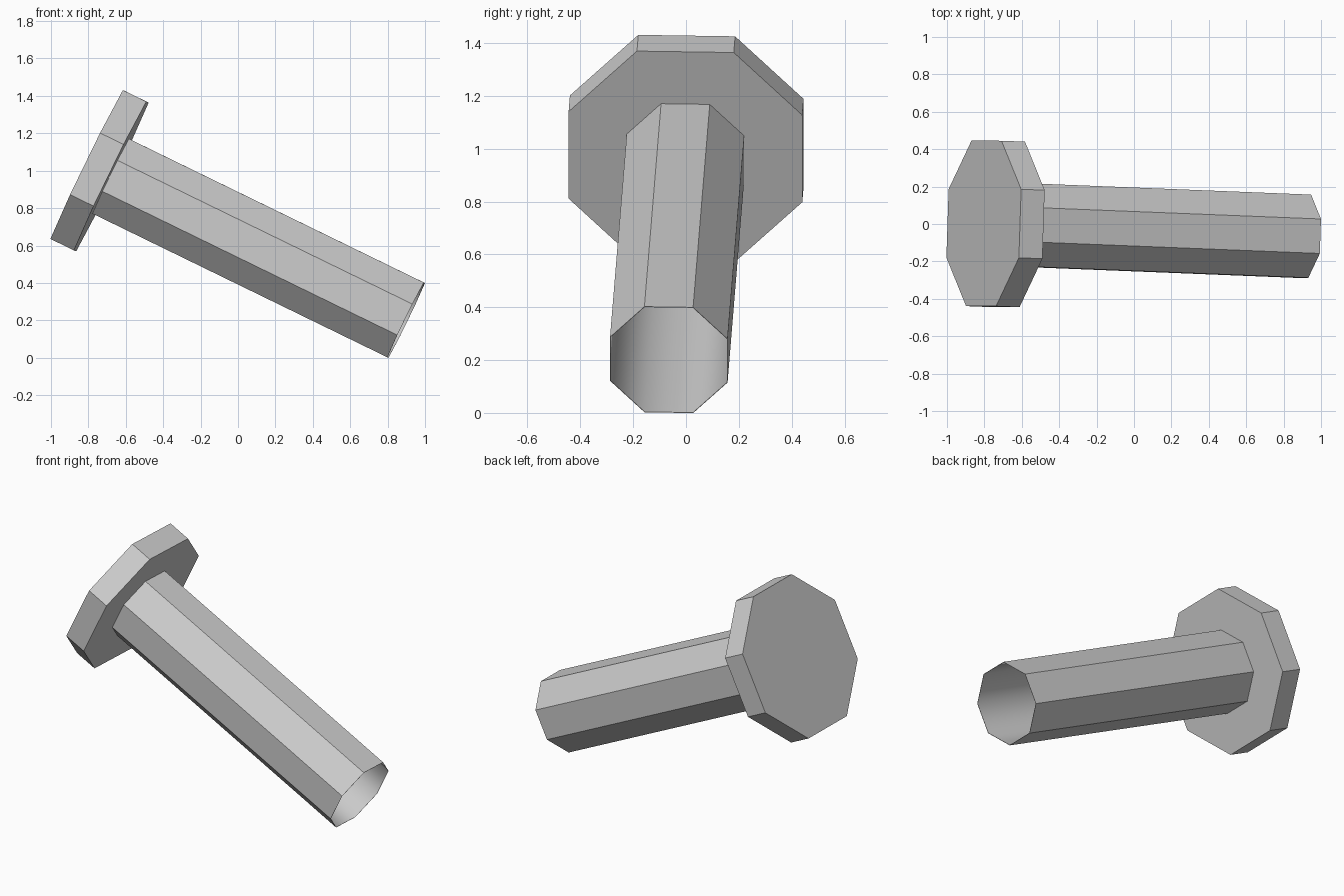
import bpy
import bmesh
from math import cos, sin, pi
from mathutils import Vector, Matrix

cube = bpy.data.objects.get("Cube")
if cube:
    bpy.data.objects.remove(cube)

SIDES = 8
HEAD_APOTHEM, HEAD_THICK = 0.4425, 0.14
SHAFT_APOTHEM, SHAFT_LENGTH = 0.2225, 1.755
WALL = 0.002

# Plain grey material
grey = bpy.data.materials.new("plain grey")
grey.use_nodes = True
colour = (0.6, 0.6, 0.6, 1)
grey.diffuse_color = colour
grey.node_tree.nodes["Principled BSDF"].inputs["Base Color"].default_value = colour

# Tilted frame: local z runs down the shaft, origin on the underside of the head
axis = Vector((0.899, -0.036, -0.438)).normalized()
side = Vector((0.033, 1, -0.015))
side = (side - axis * side.dot(axis)).normalized()
up = axis.cross(side)
frame = Matrix((side, up, axis)).transposed().to_4x4()
frame.translation = (-0.6775, -0.002, 0.969)


def ring(bm, apothem, z):
    """Octagon with flats facing the local x and y axes."""
    radius = apothem / cos(pi / SIDES)
    angles = [(2 * i + 1) * pi / SIDES for i in range(SIDES)]
    return [bm.verts.new((radius * cos(a), radius * sin(a), z)) for a in angles]


def bridge(bm, a, b, smooth=False):
    for i in range(SIDES):
        j = (i + 1) % SIDES
        face = bm.faces.new((a[i], a[j], b[j], b[i]))
        face.smooth = smooth


def finish(bm, name):
    mesh = bpy.data.meshes.new(name)
    bm.to_mesh(mesh)
    bm.free()
    mesh.materials.append(grey)
    obj = bpy.data.objects.new(name, mesh)
    obj.matrix_world = frame
    bpy.context.collection.objects.link(obj)


# Solid octagonal head
bm = bmesh.new()
outer = ring(bm, HEAD_APOTHEM, -HEAD_THICK)
inner = ring(bm, HEAD_APOTHEM, 0)
bridge(bm, outer, inner)
bm.faces.new(outer[::-1])
bm.faces.new(inner)
finish(bm, "head")

# Hollow shaft: flat outside, thin rim, smooth bore
bm = bmesh.new()
root = ring(bm, SHAFT_APOTHEM, 0)
tip = ring(bm, SHAFT_APOTHEM, SHAFT_LENGTH)
bore_tip = ring(bm, SHAFT_APOTHEM - WALL, SHAFT_LENGTH)
bore_root = ring(bm, SHAFT_APOTHEM - WALL, 0)
bridge(bm, root, tip)
bridge(bm, tip, bore_tip)
bridge(bm, bore_tip, bore_root, smooth=True)
for ends in (tip, bore_tip):
    for i in range(SIDES):
        bm.edges.get((ends[i], ends[(i + 1) % SIDES])).smooth = False
finish(bm, "hollow_shaft")
